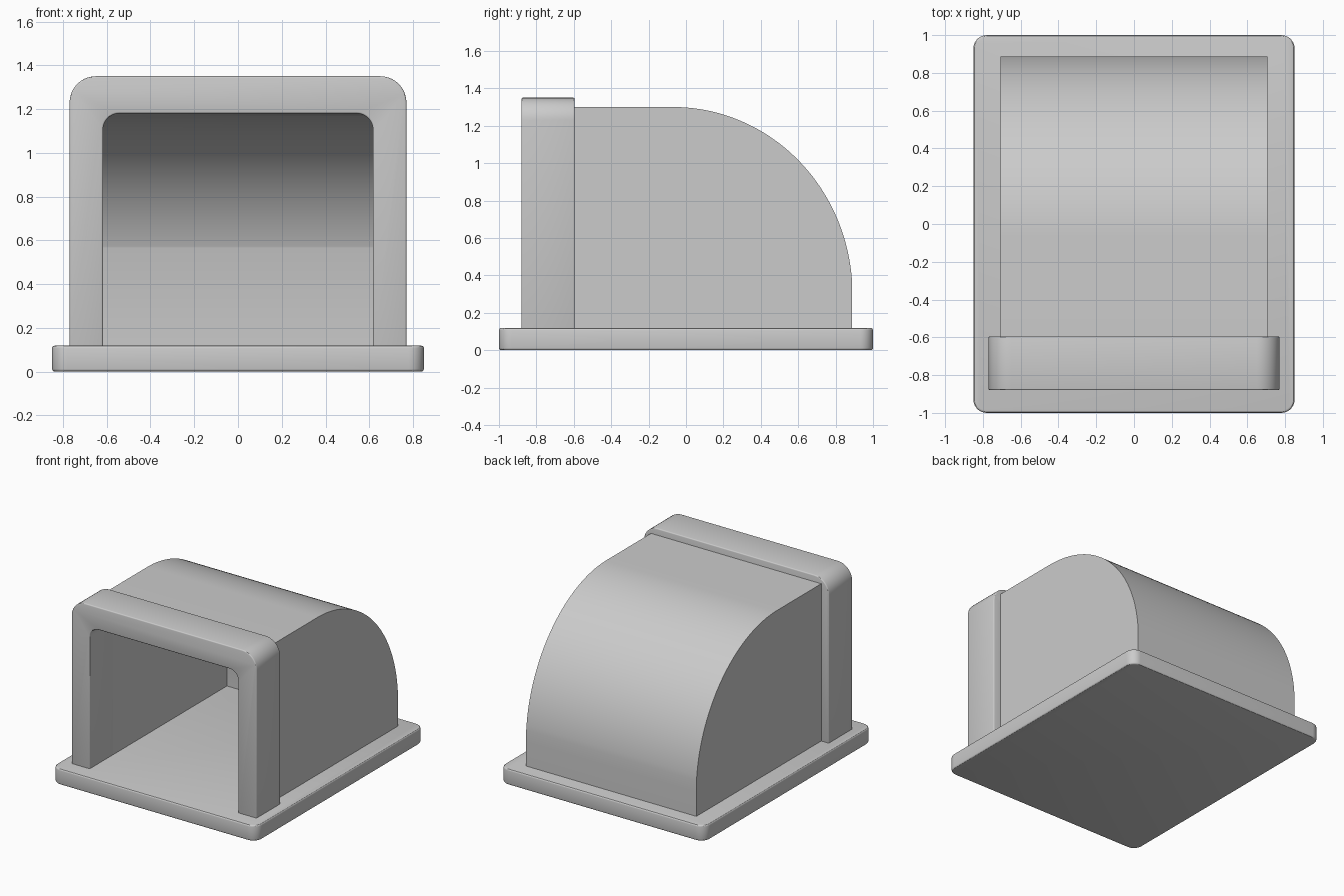
import bpy, bmesh
from math import sin, cos, pi, radians

if "Cube" in bpy.data.objects:
    bpy.data.objects.remove(bpy.data.objects["Cube"])


def arc(cx, cy, rx, ry, a0, a1, n):
    """Points on an elliptical arc, angles in degrees."""
    return [(cx + rx * cos(radians(a0 + (a1 - a0) * i / n)),
             cy + ry * sin(radians(a0 + (a1 - a0) * i / n))) for i in range(n + 1)]


def prism(name, pts, lo, hi, place):
    """Extrude a 2D outline from lo to hi; place(u, v, w) gives xyz."""
    bm = bmesh.new()
    face = bm.faces.new([bm.verts.new(place(u, v, lo)) for u, v in pts])
    top = bmesh.ops.extrude_face_region(bm, geom=[face])['geom']
    shift = [b - a for a, b in zip(place(0, 0, lo), place(0, 0, hi))]
    bmesh.ops.translate(bm, vec=shift, verts=[v for v in top if isinstance(v, bmesh.types.BMVert)])
    bmesh.ops.recalc_face_normals(bm, faces=bm.faces)
    mesh = bpy.data.meshes.new(name)
    bm.to_mesh(mesh)
    bm.free()
    ob = bpy.data.objects.new(name, mesh)
    bpy.context.collection.objects.link(ob)
    return ob


def activate(ob):
    bpy.ops.object.select_all(action='DESELECT')
    ob.select_set(True)
    bpy.context.view_layer.objects.active = ob


def combine(ob, other, operation):
    mod = ob.modifiers.new(operation, 'BOOLEAN')
    mod.operation, mod.object, mod.solver = operation, other, 'EXACT'
    activate(ob)
    bpy.ops.object.modifier_apply(modifier=mod.name)
    bpy.data.objects.remove(other)


def finish(ob, bevel=0.0):
    activate(ob)
    if bevel:
        mod = ob.modifiers.new('soft_edges', 'BEVEL')
        mod.width, mod.segments, mod.limit_method = bevel, 3, 'ANGLE'
        mod.angle_limit = radians(40)
        bpy.ops.object.modifier_apply(modifier=mod.name)
    bpy.ops.object.shade_smooth_by_angle(angle=radians(30))


def flat(u, v, w): return (u, v, w)      # outline in xy, extruded along z
def front(u, v, w): return (u, w, v)     # outline in xz, extruded along y
def side(u, v, w): return (w, u, v)      # outline in yz, extruded along x


def arch(half, low, high, r):
    """Upright outline with rounded top corners, right foot to left foot."""
    return ([(half, low)] + arc(half - r, high - r, r, r, 0, 90, 10)
            + arc(-half + r, high - r, r, r, 90, 180, 10) + [(-half, low)])


# Base plate with rounded corners
R = 0.07
plate = []
for sx, sy, a in ((1, 1, 0), (-1, 1, 90), (-1, -1, 180), (1, -1, 270)):
    plate += arc(sx * (0.85 - R), sy * (1 - R), R, R, a, a + 90, 8)
base = prism('base_plate', plate, 0, 0.118, flat)
finish(base, 0.012)

# Front frame around the opening
frame = prism('opening_frame',
              arch(0.77, 0.11, 1.35, 0.12) + arch(0.617, 0.11, 1.18, 0.075)[::-1],
              -0.88, -0.595, front)
finish(frame, 0.008)

# Curved hood with a hollow inside
hood = prism('curved_hood',
             [(-0.61, 0.11), (-0.61, 1.3)] + arc(-0.07, 0.30, 0.96, 1.0, 90, 5, 40)
             + [(0.888, 0.30), (0.888, 0.11)], -0.708, 0.708, side)
cavity = prism('cavity', arch(0.617, 0.0, 1.18, 0.075), -1.0, 0.75, front)
curve = prism('cavity_curve',
              [(-1.2, -0.1), (-1.2, 1.18)] + arc(-0.07, 0.30, 0.86, 0.88, 90, 0, 40)
              + [(0.79, -0.1)], -0.9, 0.9, side)
combine(cavity, curve, 'INTERSECT')
combine(hood, cavity, 'DIFFERENCE')
finish(hood)
